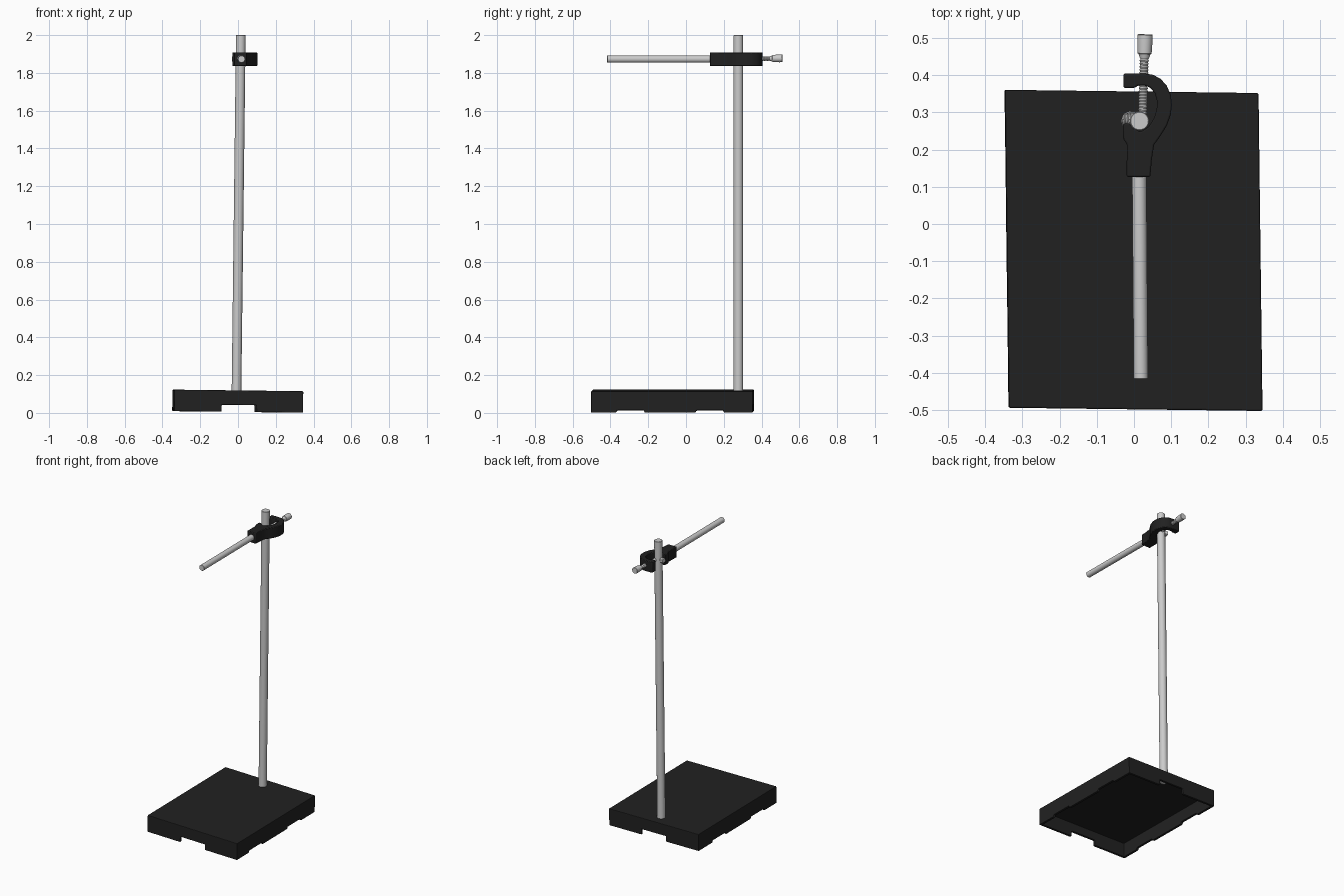
import bpy, bmesh, math
from mathutils import Vector, Matrix

if "Cube" in bpy.data.objects:
    bpy.data.objects.remove(bpy.data.objects["Cube"])

def material(name, v):
    m = bpy.data.materials.new(name)
    m.diffuse_color = (v, v, v, 1)
    m.use_nodes = True
    m.node_tree.nodes["Principled BSDF"].inputs["Base Color"].default_value = m.diffuse_color
    return m

BLACK = material("black_paint", 0.015)
STEEL = material("steel", 0.6)
# the whole stand leans sideways and is very slightly skewed in plan
LEAN = Matrix(((1, -0.0125, 0.0122, 0), (-0.0125, 1, 0, 0), (-0.0122, 0, 1, 0), (0, 0, 0, 1)))

def finish(name, bm, mat=None, smooth=True):
    bmesh.ops.recalc_face_normals(bm, faces=bm.faces)
    me = bpy.data.meshes.new(name)
    bm.to_mesh(me)
    bm.free()
    ob = bpy.data.objects.new(name, me)
    bpy.context.collection.objects.link(ob)
    if mat:
        me.materials.append(mat)
    bpy.ops.object.select_all(action='DESELECT')
    ob.select_set(True)
    bpy.context.view_layer.objects.active = ob
    if smooth:
        bpy.ops.object.shade_smooth_by_angle(angle=math.radians(35))
    return ob

def lathe(name, p0, p1, profile, mat, n=32):
    """Closed turned part from p0 to p1; profile = (distance, radius)."""
    p0, p1 = Vector(p0), Vector(p1)
    rot = (p1 - p0).to_track_quat('Z', 'Y').to_matrix().to_4x4()
    m = Matrix.Translation(p0) @ rot
    bm = bmesh.new()
    rings = [[bm.verts.new(m @ Vector((r * math.cos(2 * math.pi * i / n),
              r * math.sin(2 * math.pi * i / n), d))) for i in range(n)] for d, r in profile]
    for a, b in zip(rings, rings[1:]):
        for i in range(n):
            j = (i + 1) % n
            bm.faces.new((a[i], a[j], b[j], b[i]))
    bm.faces.new(rings[0])
    bm.faces.new(rings[-1])
    return finish(name, bm, mat)

def rod(name, p0, p1, r):
    L, c = (Vector(p1) - Vector(p0)).length, r * 0.08
    return lathe(name, p0, p1, [(0, r - c), (c, r), (L - c, r), (L, r - c)], STEEL)

def thread(name, p0, p1, r, pitch=0.008):
    L = (Vector(p1) - Vector(p0)).length
    k = int(L / pitch)
    prof = []
    for i in range(k):
        prof += [(i * L / k, r * 0.82), ((i + 0.5) * L / k, r)]
    return lathe(name, p0, p1, prof + [(L, r * 0.82)], STEEL, 20)

def prism(name, pts, vec, mat=None, smooth=True):
    bm = bmesh.new()
    f = bm.faces.new([bm.verts.new(p) for p in pts])
    r = bmesh.ops.extrude_face_region(bm, geom=[f])
    bmesh.ops.translate(bm, vec=vec, verts=[v for v in r['geom'] if isinstance(v, bmesh.types.BMVert)])
    return finish(name, bm, mat, smooth)

def box(name, x, y, z0, z1, mat=None):
    return prism(name, [(-x, y[0], z0), (x, y[0], z0), (x, y[1], z0), (-x, y[1], z0)],
                 (0, 0, z1 - z0), mat, False)

# base plate: hollow below, notched along every edge
base = box("base", 0.341, (-0.4985, 0.3565), 0.005, 0.119, BLACK)
cutters = [box("hollow_cutter", 0.324, (-0.482, 0.34), -0.1, 0.1),
           prism("end_notch_cutter", [(-0.093, -1, -0.05), (0.097, -1, -0.05),
                 (0.094, -1, 0.042), (-0.09, -1, 0.042)], (0, 2, 0), None, False)]
for yc in (-0.29, 0.13):
    cutters.append(prism("side_notch_cutter", [(-1, yc - 0.083, -0.01), (-1, yc + 0.083, -0.01),
                   (-1, yc + 0.07, 0.018), (-1, yc - 0.07, 0.018)], (2, 0, 0), None, False))
bpy.context.view_layer.objects.active = base
for c in cutters:
    c.hide_render = True
    m = base.modifiers.new("cut", 'BOOLEAN')
    m.object, m.operation, m.solver = c, 'DIFFERENCE', 'EXACT'
    bpy.ops.object.modifier_apply(modifier=m.name)
for c in cutters:
    bpy.data.objects.remove(c)
base.data.transform(Matrix.Translation((-0.003, 0, 0)) @ LEAN)
bev = base.modifiers.new("bevel", 'BEVEL')
bev.width, bev.segments, bev.limit_method = 0.004, 2, 'ANGLE'

# upright and arm
rod("upright_rod", LEAN @ Vector((-0.006, 0.277, 0.09)), LEAN @ Vector((-0.006, 0.277, 2.0)), 0.0255)
rod("arm_rod", (0.0185, -0.417, 1.873), (0.014, 0.14, 1.873), 0.0192)

# hooked clamp body: outer outline, then back along the inside of the hook
outer = [(-0.022, 0.127), (0.042, 0.127), (0.046, 0.175), (0.052, 0.213), (0.070, 0.238),
         (0.087, 0.266), (0.097, 0.295), (0.1, 0.32), (0.097, 0.347), (0.086, 0.372),
         (0.070, 0.39), (0.050, 0.401), (0.025, 0.405), (-0.030, 0.405)]
inner = [(-0.030, 0.366), (0.0, 0.366), (0.008, 0.372), (0.025, 0.373), (0.041, 0.367),
         (0.054, 0.352), (0.060, 0.330), (0.059, 0.308), (0.052, 0.285), (0.038, 0.262),
         (0.016, 0.248), (-0.004, 0.256), (-0.012, 0.27), (-0.031, 0.27),
         (-0.031, 0.228), (-0.021, 0.215)]
clamp = prism("clamp_body", [(x + 0.002, y, 1.836) for x, y in outer + inner], (0, 0, 0.073), BLACK)
bev = clamp.modifiers.new("bevel", 'BEVEL')
bev.width, bev.segments, bev.limit_method = 0.004, 2, 'ANGLE'

# clamping screw with its knob, and the small jaw screw
thread("clamp_screw", (0.023, 0.295, 1.873), (0.028, 0.46, 1.876), 0.0125)
lathe("screw_knob", (0.028, 0.445, 1.876), (0.030, 0.51, 1.877),
      [(0, 0.012), (0.012, 0.016), (0.014, 0.019), (0.05, 0.0205), (0.063, 0.0205), (0.065, 0.019)], STEEL)
thread("jaw_screw", (-0.030, 0.282, 1.873), (0.0, 0.279, 1.873), 0.017, 0.007)
